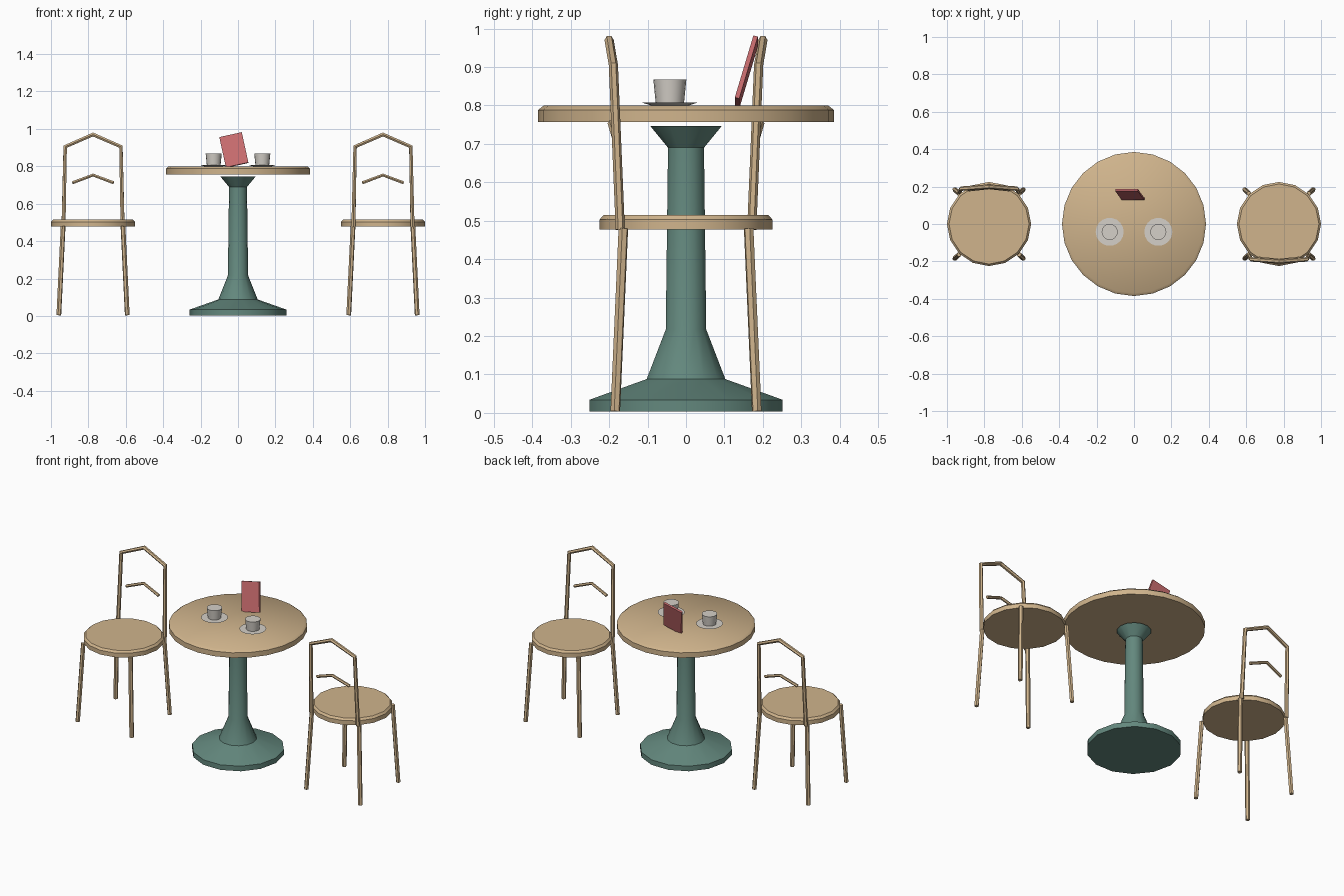
import bpy
import bmesh
from math import cos, sin, pi, radians
from mathutils import Matrix, Vector

cube = bpy.data.objects.get("Cube")
if cube:
    bpy.data.objects.remove(cube, do_unlink=True)


def material(name, srgb):
    color = tuple(c ** 2.2 for c in srgb) + (1,)
    mat = bpy.data.materials.new(name)
    mat.use_nodes = True
    mat.diffuse_color = color
    mat.node_tree.nodes["Principled BSDF"].inputs["Base Color"].default_value = color
    return mat


wood = material("light wood", (0.81, 0.70, 0.545))
green = material("muted green", (0.39, 0.53, 0.49))
china = material("off white china", (0.83, 0.81, 0.78))
red = material("dusty red", (0.78, 0.42, 0.43))


def smooth(obj, angle):
    bpy.ops.object.select_all(action='DESELECT')
    obj.select_set(True)
    bpy.context.view_layer.objects.active = obj
    bpy.ops.object.shade_smooth_by_angle(angle=radians(angle))


def add_mesh(name, bm, mat):
    bmesh.ops.recalc_face_normals(bm, faces=bm.faces)
    mesh = bpy.data.meshes.new(name)
    bm.to_mesh(mesh)
    bm.free()
    mesh.materials.append(mat)
    obj = bpy.data.objects.new(name, mesh)
    bpy.context.collection.objects.link(obj)
    return obj


def lathe(name, profile, sides, mat, center=(0, 0), angle=30):
    """Closed turned solid from (radius, height) points."""
    bm = bmesh.new()
    rings = []
    for r, z in profile:
        rings.append([bm.verts.new((center[0] + r * cos(2 * pi * i / sides),
                                    center[1] + r * sin(2 * pi * i / sides), z))
                      for i in range(sides)])
    for low, high in zip(rings, rings[1:]):
        for i in range(sides):
            j = (i + 1) % sides
            bm.faces.new((low[i], low[j], high[j], high[i]))
    bm.faces.new(rings[0])
    bm.faces.new(rings[-1])
    obj = add_mesh(name, bm, mat)
    smooth(obj, angle)
    return obj


def rod(name, points, radius, mat):
    """Six-sided bent rod along a path."""
    curve = bpy.data.curves.new(name, 'CURVE')
    curve.dimensions = '3D'
    curve.bevel_depth = radius
    curve.bevel_resolution = 1
    curve.use_fill_caps = True
    spline = curve.splines.new('POLY')
    spline.points.add(len(points) - 1)
    for p, co in zip(spline.points, points):
        p.co = (*co, 1)
    curve.materials.append(mat)
    obj = bpy.data.objects.new(name, curve)
    bpy.context.collection.objects.link(obj)
    bpy.ops.object.select_all(action='DESELECT')
    obj.select_set(True)
    bpy.context.view_layer.objects.active = obj
    bpy.ops.object.convert(target='MESH')
    smooth(bpy.context.object, 30)


# Table
lathe("table_top", [(0.385, 0.757), (0.385, 0.788), (0.37, 0.80)], 24, wood, angle=45)
lathe("table_pedestal",
      [(0.258, 0.003), (0.258, 0.034), (0.105, 0.088), (0.054, 0.217),
       (0.048, 0.69), (0.095, 0.746)], 14, green)

# Cups and saucers
for side, x in (("right", -0.13), ("left", 0.13)):
    lathe(side + "_saucer", [(0.05, 0.80), (0.075, 0.808)], 18, china, (x, -0.042))
    lathe(side + "_cup", [(0.037, 0.808), (0.043, 0.868)], 16, china, (x, -0.042))

# Leaning menu card, tilted back and rolled
across = Vector((0.12, 0, 0.026)).normalized()
up = Vector((-0.035, 0.048, 0.16)).normalized()
depth = up.cross(across)
frame = Matrix((across, -depth, up)).transposed().to_4x4()
bm = bmesh.new()
bmesh.ops.create_cube(bm, size=1, matrix=Matrix.Translation((-0.022, 0.157, 0.887))
                      @ frame @ Matrix.Diagonal((0.123, 0.012, 0.172, 1)))
add_mesh("menu_card", bm, red)


# Chairs, the second turned to face the other way
def chair(label, cx, turn):
    def place(points):
        return [(cx + turn * x, turn * y, z) for x, y, z in points]

    lathe(label + "_seat", [(0.225, 0.477), (0.225, 0.503), (0.214, 0.515)], 16, wood, (cx, 0))
    for sx, row_x in ((-1, "right"), (1, "left")):
        for sy, row_y in ((-1, "front"), (1, "back")):
            rod(f"{label}_{row_y}_{row_x}_leg",
                place([(sx * 0.183, sy * 0.184, 0.004), (sx * 0.16, sy * 0.163, 0.48)]),
                0.013, wood)
    half = [(0.158, 0.171, 0.477), (0.149, 0.189, 0.905)]
    mirrored = [(-x, y, z) for x, y, z in half]
    rod(label + "_back_frame", place(mirrored + [(0, 0.2, 0.97)] + half[::-1]), 0.012, wood)
    rod(label + "_back_slat",
        place([(-0.11, 0.183, 0.712), (0, 0.195, 0.753), (0.11, 0.183, 0.712)]), 0.009, wood)


chair("right_chair", -0.775, 1)
chair("left_chair", 0.775, -1)
